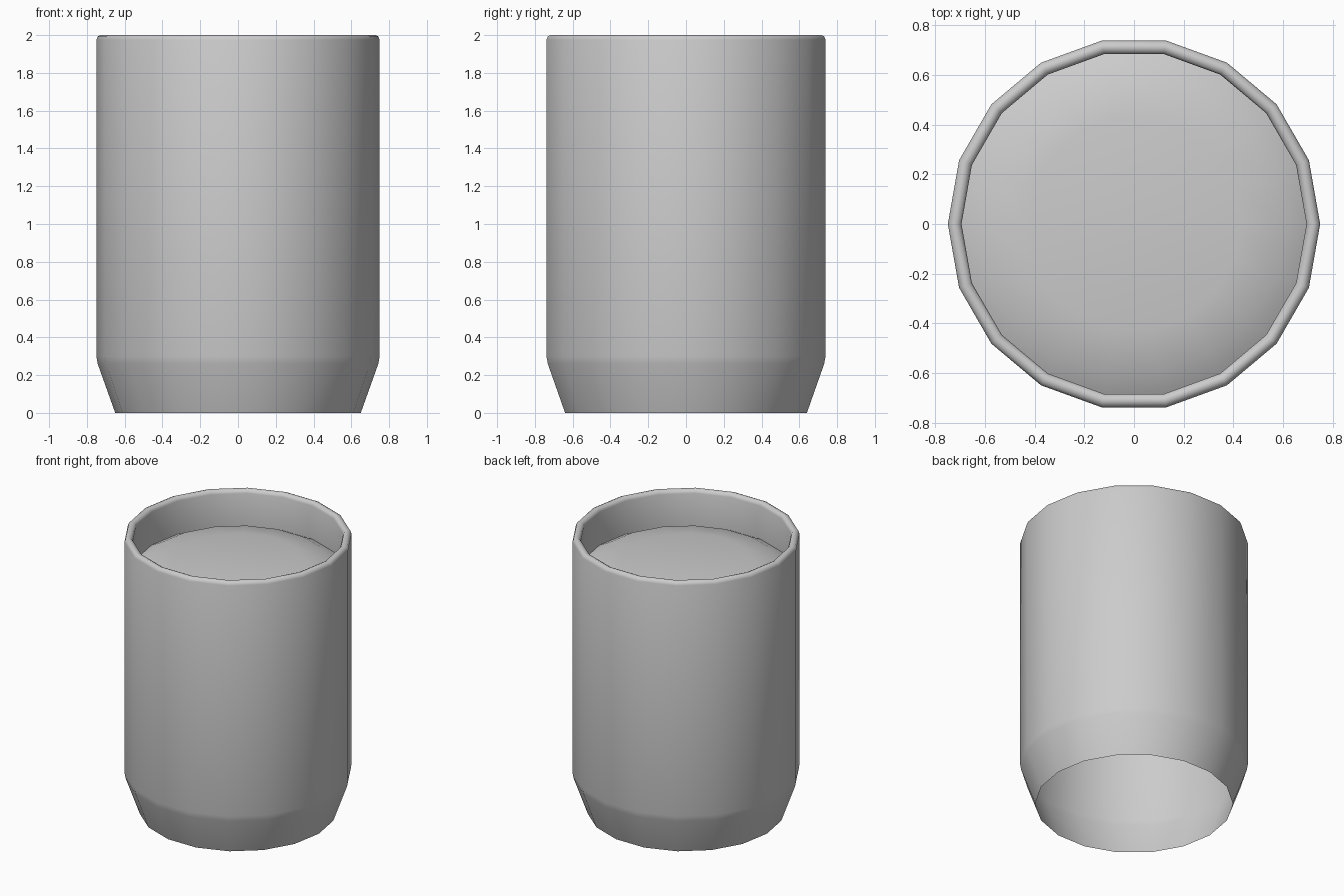
import bpy
import bmesh
from math import cos, sin, pi, radians

SIDES = 18

cube = bpy.data.objects.get("Cube")
if cube:
    bpy.data.objects.remove(cube, do_unlink=True)

GREY = (0.6, 0.6, 0.6, 1)
grey = bpy.data.materials.new("plain grey")
grey.use_nodes = True
grey.diffuse_color = GREY
grey.node_tree.nodes["Principled BSDF"].inputs["Base Color"].default_value = GREY


def revolve(name, profile, cap_last=False):
    """Turn a (radius, height) profile around the z axis."""
    bm = bmesh.new()
    rings = []
    for r, z in profile:
        rings.append([bm.verts.new((r * cos(2 * pi * i / SIDES), r * sin(2 * pi * i / SIDES), z))
                      for i in range(SIDES)])
    for low, high in zip(rings, rings[1:]):
        for i in range(SIDES):
            j = (i + 1) % SIDES
            bm.faces.new((low[i], low[j], high[j], high[i]))
    if cap_last:
        bm.faces.new(rings[-1])
    mesh = bpy.data.meshes.new(name)
    bm.to_mesh(mesh)
    bm.free()
    obj = bpy.data.objects.new(name, mesh)
    bpy.context.collection.objects.link(obj)
    mesh.materials.append(grey)
    bpy.ops.object.select_all(action='DESELECT')
    obj.select_set(True)
    bpy.context.view_layer.objects.active = obj
    bpy.ops.object.shade_smooth_by_angle(angle=radians(50))
    return obj


# Open-bottomed sleeve with a tapered foot, rounded lip and inner wall
revolve("sleeve", [(0.65, 0), (0.743, 0.26), (0.75, 0.30), (0.75, 1.975),
                   (0.743, 1.993), (0.728, 2.0), (0.717, 2.0), (0.702, 1.993),
                   (0.695, 1.975), (0.695, 1.735)])

# Shallow domed plug closing the inside of the lip
revolve("domed_plug", [(0.695, 1.735), (0.61, 1.78), (0.43, 1.81)], cap_last=True)
